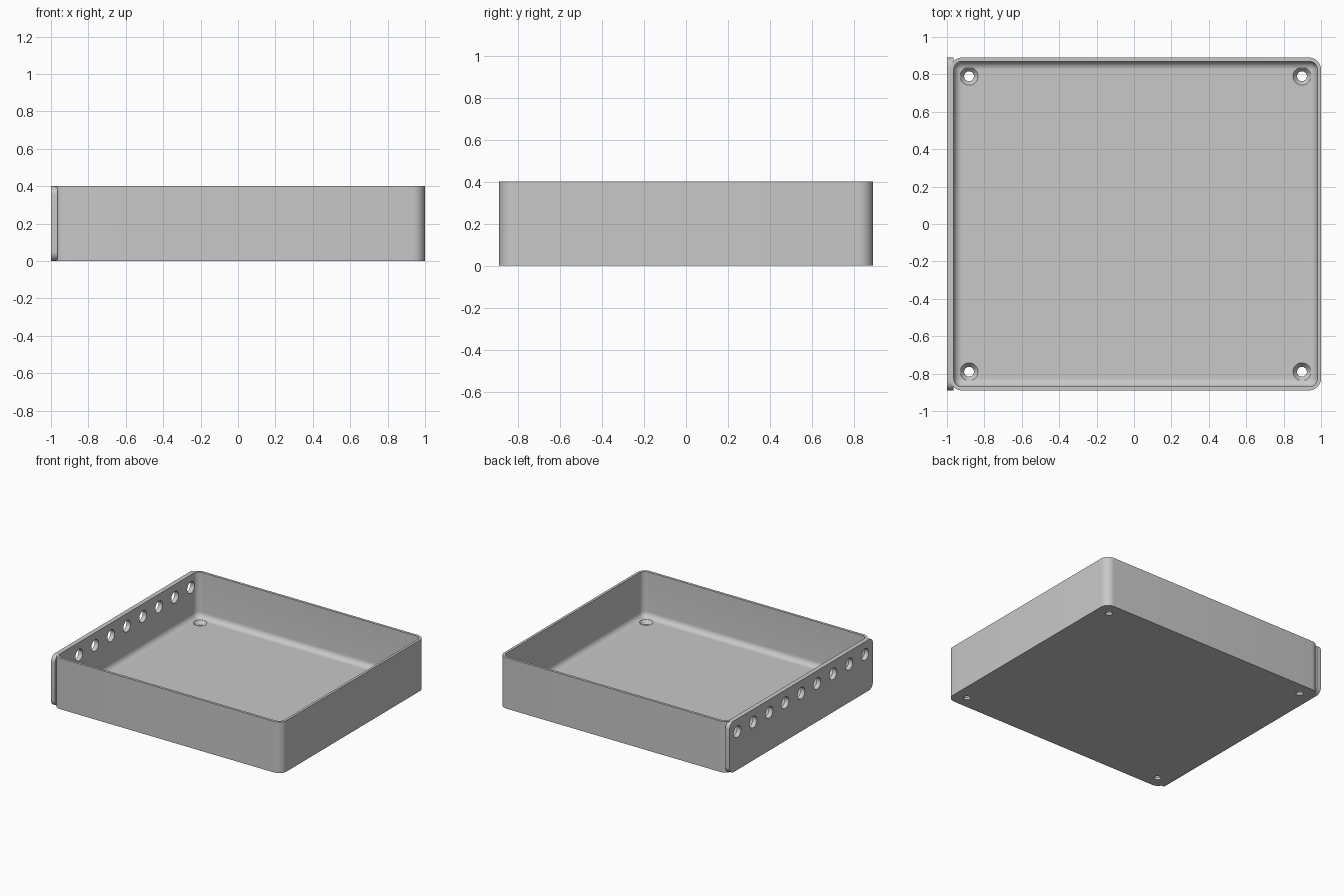
import bpy, bmesh
from math import pi, sin, cos, radians

cube = bpy.data.objects.get("Cube")
if cube:
    bpy.data.objects.remove(cube, do_unlink=True)

grey = bpy.data.materials.new("light grey")
grey.use_nodes = True
colour = (0.58, 0.58, 0.58, 1)
grey.diffuse_color = colour
grey.node_tree.nodes["Principled BSDF"].inputs["Base Color"].default_value = colour

X0, X1, Y, H = -0.984, 1.0, 0.89, 0.4      # tray extents
WALL, FLOOR, FILLET, CORNER = 0.02, 0.045, 0.044, 0.065


def rounded_rect(a0, a1, b0, b1, r, seg=10):
    """Outline of a rectangle with rounded corners."""
    centres = [(a1 - r, b1 - r), (a0 + r, b1 - r), (a0 + r, b0 + r), (a1 - r, b0 + r)]
    return [(a + r * cos((q + i / seg) * pi / 2), b + r * sin((q + i / seg) * pi / 2))
            for q, (a, b) in enumerate(centres) for i in range(seg + 1)]


def loft(name, rings):
    """Skin a stack of matching rings and cap both ends."""
    bm = bmesh.new()
    loops = [[bm.verts.new(p) for p in ring] for ring in rings]
    for low, high in zip(loops, loops[1:]):
        for i in range(len(low)):
            j = (i + 1) % len(low)
            bm.faces.new((low[i], low[j], high[j], high[i]))
    bm.faces.new(loops[0][::-1])
    bm.faces.new(loops[-1])
    bmesh.ops.recalc_face_normals(bm, faces=bm.faces)
    mesh = bpy.data.meshes.new(name)
    bm.to_mesh(mesh)
    bm.free()
    mesh.materials.append(grey)
    obj = bpy.data.objects.new(name, mesh)
    bpy.context.collection.objects.link(obj)
    return obj


def turned(name, centre, axis, profile, seg=32):
    """Solid of revolution from (position along axis, radius) pairs."""
    rings = []
    for t, r in profile:
        ring = [(r * cos(2 * pi * i / seg), r * sin(2 * pi * i / seg)) for i in range(seg)]
        if axis == "x":
            rings.append([(t, centre[0] + u, centre[1] + v) for u, v in ring])
        else:
            rings.append([(centre[0] + u, centre[1] + v, t) for u, v in ring])
    return loft(name, rings)


# Tray: outer wall, rim, inner wall, then a quarter-round down to the floor
steps = [(0, 0), (0, H), (WALL, H)]
for i in range(9):
    a = i / 8 * pi / 2
    steps.append((WALL + FILLET * (1 - cos(a)), FLOOR + FILLET * (1 - sin(a))))
tray = loft("tray", [[(x, y, z) for x, y in
                      rounded_rect(X0 + d, X1 - d, -Y + d, Y - d, CORNER - d)]
                     for d, z in steps])

# Side plate with rounded corners, set into the wall
outline = rounded_rect(-Y, Y, 0, H, 0.05)
plate = loft("side_plate", [[(x, y, z) for y, z in outline] for x in (-1.0, X0 + WALL - 0.001)])

# Countersunk screw holes in the floor
middle = (X0 + X1) / 2
floor_cutters = [turned("screw_hole_cutter", (middle + sx * 0.89, sy * 0.79), "z",
                        [(-0.05, 0.026), (0.018, 0.026), (FLOOR, 0.048), (FLOOR + 0.03, 0.048)])
                 for sx in (-1, 1) for sy in (-1, 1)]

# Row of round holes through the plate and the wall
side_cutters = [turned("side_hole_cutter", (k * 0.198, 0.3), "x", [(-1.1, 0.045), (-0.93, 0.045)])
                for k in range(-4, 5)]


def cut(obj, cutters):
    for cutter in cutters:
        mod = obj.modifiers.new("hole", "BOOLEAN")
        mod.operation = "DIFFERENCE"
        mod.solver = "EXACT"
        mod.object = cutter
    bpy.context.view_layer.update()
    graph = bpy.context.evaluated_depsgraph_get()
    mesh = bpy.data.meshes.new_from_object(obj.evaluated_get(graph))
    obj.modifiers.clear()
    obj.data = mesh


cut(tray, floor_cutters + side_cutters)
cut(plate, side_cutters)
for cutter in floor_cutters + side_cutters:
    bpy.data.objects.remove(cutter, do_unlink=True)

# Smooth the rounded areas and keep the rims crisp
for obj in (tray, plate):
    bpy.ops.object.select_all(action="DESELECT")
    obj.select_set(True)
    bpy.context.view_layer.objects.active = obj
    bpy.ops.object.shade_smooth_by_angle(angle=radians(30))
